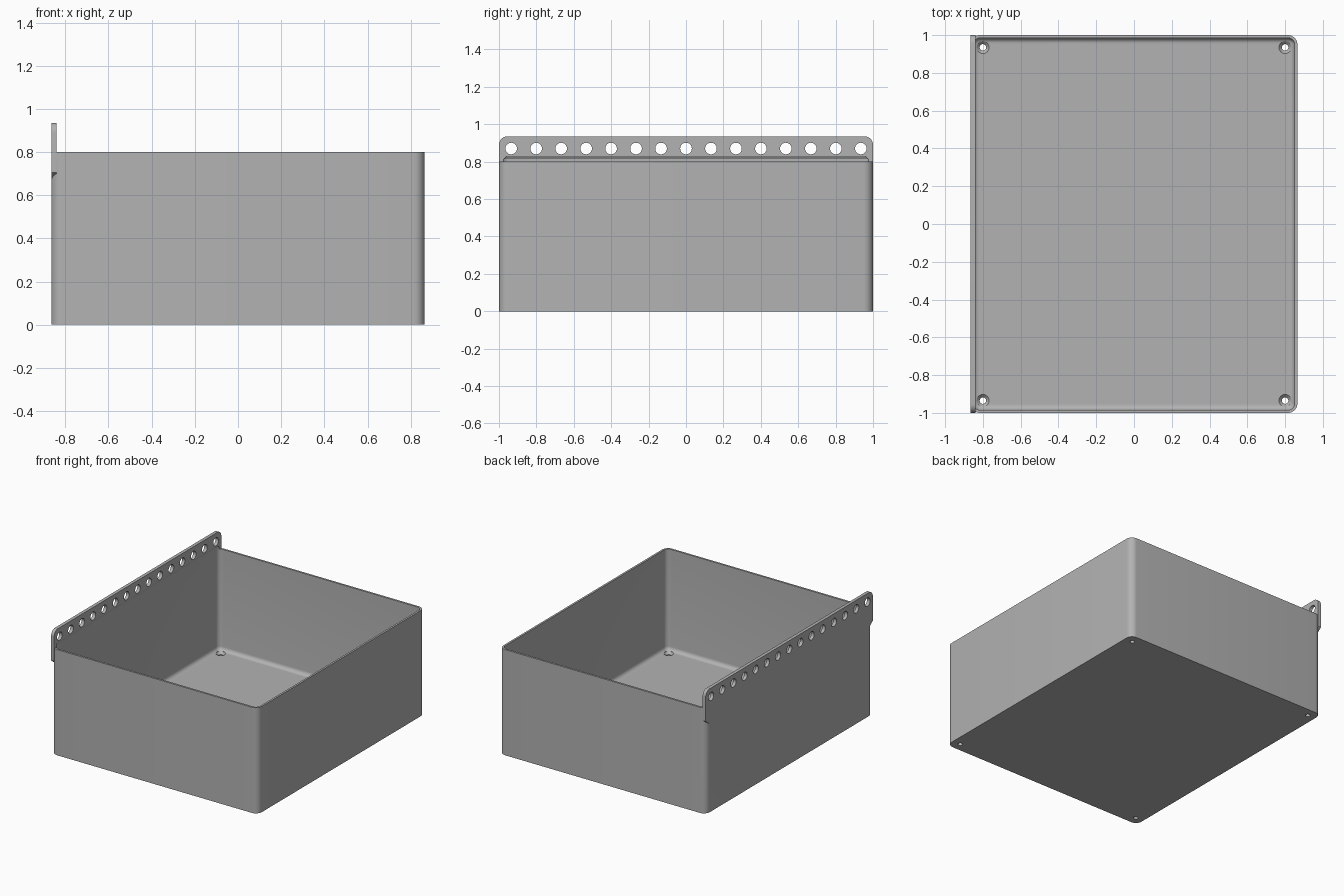
import bpy
import bmesh
from math import cos, sin, pi, radians

if "Cube" in bpy.data.objects:
    bpy.data.objects.remove(bpy.data.objects["Cube"], do_unlink=True)

HX, HY, HEIGHT = 0.865, 1.0, 0.8      # half width, half depth, wall height
CORNER, WALL, FLOOR, FILLET = 0.05, 0.015, 0.035, 0.03
RAIL_IN, RAIL_TOP = -0.84, 0.935

grey = bpy.data.materials.new("plain grey")
grey.use_nodes = True
grey.diffuse_color = (0.45, 0.45, 0.45, 1)
bsdf = grey.node_tree.nodes["Principled BSDF"]
bsdf.inputs["Base Color"].default_value = grey.diffuse_color
bsdf.inputs["Roughness"].default_value = 0.6


def loft(name, solids):
    """Closed solids, each lofted through a list of equal-length loops."""
    bm = bmesh.new()
    for loops in solids:
        rings = [[bm.verts.new(p) for p in loop] for loop in loops]
        n = len(rings[0])
        for a, b in zip(rings, rings[1:]):
            for i in range(n):
                j = (i + 1) % n
                bm.faces.new((a[i], a[j], b[j], b[i]))
        bm.faces.new(rings[0][::-1])
        bm.faces.new(rings[-1])
    bmesh.ops.recalc_face_normals(bm, faces=bm.faces[:])
    mesh = bpy.data.meshes.new(name)
    bm.to_mesh(mesh)
    bm.free()
    mesh.materials.append(grey)
    obj = bpy.data.objects.new(name, mesh)
    bpy.context.collection.objects.link(obj)
    return obj


def rounded_rect(inset, z, steps=8):
    r = max(CORNER - inset, 0.006)
    cx, cy = HX - inset - r, HY - inset - r
    loop = []
    for k, (sx, sy) in enumerate(((1, 1), (-1, 1), (-1, -1), (1, -1))):
        for i in range(steps + 1):
            a = (k + i / steps) * pi / 2
            loop.append((sx * cx + r * cos(a), sy * cy + r * sin(a), z))
    return loop


def circle(r, n=32):
    return [(r * cos(2 * pi * i / n), r * sin(2 * pi * i / n)) for i in range(n)]


def combine(target, tool, operation):
    mod = target.modifiers.new(operation.lower(), "BOOLEAN")
    mod.operation, mod.solver, mod.object = operation, "EXACT", tool
    bpy.context.view_layer.objects.active = target
    bpy.ops.object.modifier_apply(modifier=mod.name)
    bpy.data.objects.remove(tool, do_unlink=True)


# Outer body of the tray
tray = loft("tray", [[rounded_rect(0, 0), rounded_rect(0, HEIGHT)]])

# Hanging rail: rounded top corners, sloped undersides at the ends
R = 0.045
half = [(0.95, 0.665), (1.0, 0.705)]
half += [(1 - R + R * cos(a * pi / 16), RAIL_TOP - R + R * sin(a * pi / 16)) for a in range(9)]
profile = half + [(-y, z) for y, z in reversed(half)]
rail = loft("rail", [[[(x, y, z) for y, z in profile] for x in (-HX, RAIL_IN)]])
combine(tray, rail, "UNION")

# Cavity with a filleted floor, tapering out under the rail
section = []
for i in range(7):
    a = i / 6 * pi / 2
    section.append((WALL + FILLET * (1 - sin(a)), FLOOR + FILLET * (1 - cos(a))))
section += [(WALL, HEIGHT + 0.015), (0.028, HEIGHT + 0.035)]
cavity = loft("cavity_cutter", [[rounded_rect(d, z) for d, z in section]])
combine(tray, cavity, "DIFFERENCE")

# Row of holes through the rail
row = []
for k in range(15):
    y0 = (k - 7) * 0.1335
    row.append([[(x, y0 + y, 0.87 + z) for y, z in circle(0.031)] for x in (-0.95, -0.75)])
combine(tray, loft("rail_hole_cutter", row), "DIFFERENCE")

# Countersunk screw holes in the floor corners
screws = []
for sx in (-1, 1):
    for sy in (-1, 1):
        steps = ((0.017, -0.05), (0.017, FLOOR - 0.016), (0.033, FLOOR), (0.033, FLOOR + 0.02))
        screws.append([[(sx * 0.8 + x, sy * 0.935 + y, z) for x, y in circle(r)] for r, z in steps])
combine(tray, loft("screw_hole_cutter", screws), "DIFFERENCE")

# Smooth the rounded corners, keep the hard edges
bpy.ops.object.select_all(action="DESELECT")
tray.select_set(True)
bpy.context.view_layer.objects.active = tray
bpy.ops.object.shade_smooth_by_angle(angle=radians(30))
